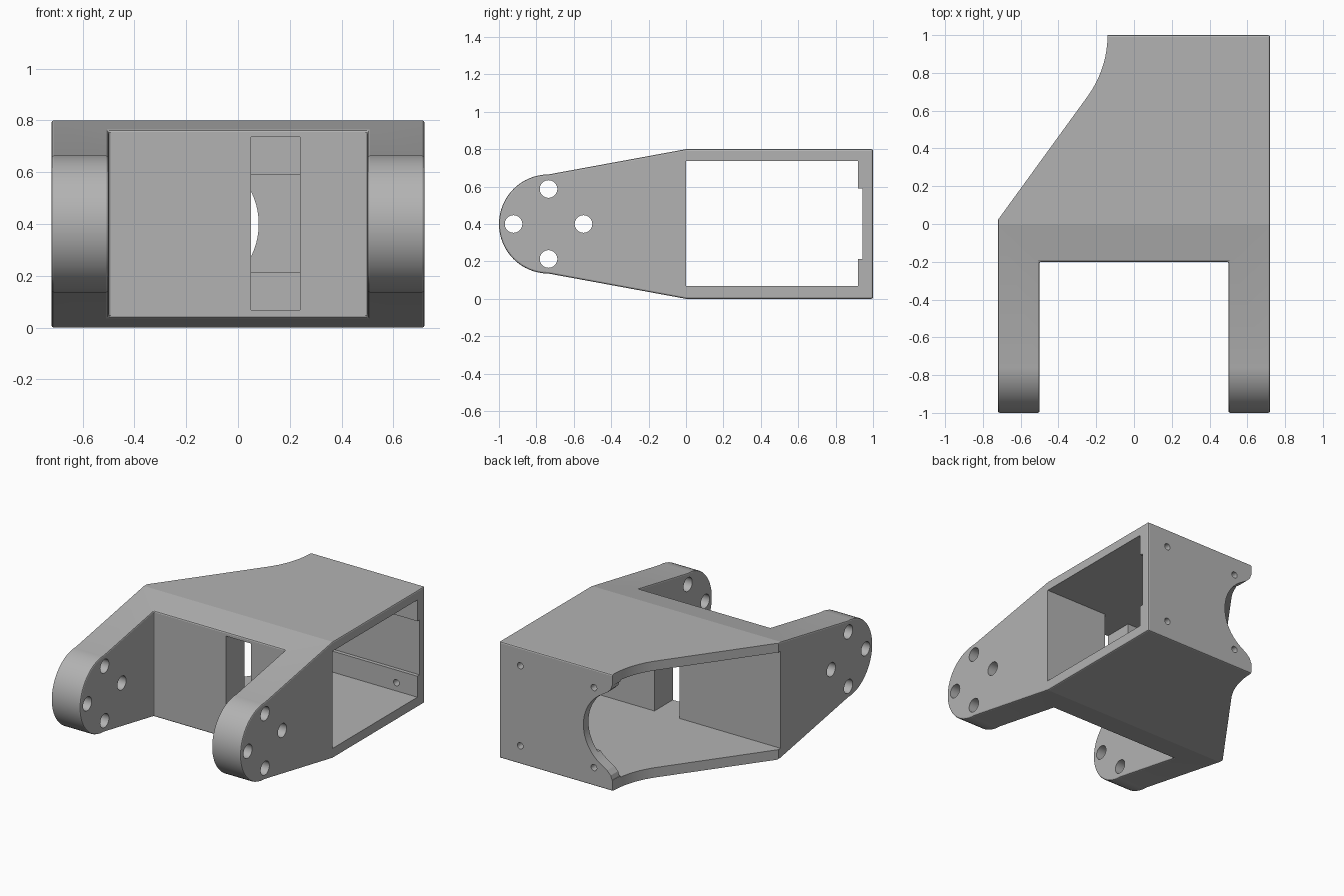
import bpy, bmesh
from math import sin, cos, pi, radians
from mathutils import Vector

cube = bpy.data.objects.get("Cube")
if cube:
    bpy.data.objects.remove(cube, do_unlink=True)

AXES = {"x": lambda a, b, t: (t, a, b),   # profile in y, z
        "y": lambda a, b, t: (a, t, b),   # profile in x, z
        "z": lambda a, b, t: (a, b, t)}   # profile in x, y


def prism(name, pts, axis, lo, hi):
    """Extrude a closed 2D profile along an axis."""
    place = AXES[axis]
    bm = bmesh.new()
    face = bm.faces.new([bm.verts.new(place(a, b, lo)) for a, b in pts])
    ext = bmesh.ops.extrude_face_region(bm, geom=[face])
    moved = [v for v in ext["geom"] if isinstance(v, bmesh.types.BMVert)]
    bmesh.ops.translate(bm, verts=moved, vec=Vector(place(0, 0, hi - lo)))
    bmesh.ops.recalc_face_normals(bm, faces=bm.faces)
    mesh = bpy.data.meshes.new(name)
    bm.to_mesh(mesh)
    bm.free()
    obj = bpy.data.objects.new(name, mesh)
    bpy.context.collection.objects.link(obj)
    return obj


def arc(cx, cy, r, start, end, n):
    angles = [radians(start + (end - start) * i / n) for i in range(n + 1)]
    return [(cx + r * cos(t), cy + r * sin(t)) for t in angles]


def rect(a0, b0, a1, b1):
    return [(a0, b0), (a1, b0), (a1, b1), (a0, b1)]


def apply_modifiers(obj):
    graph = bpy.context.evaluated_depsgraph_get()
    mesh = bpy.data.meshes.new_from_object(obj.evaluated_get(graph))
    obj.modifiers.clear()
    obj.data = mesh


def cut(obj, pts, axis, lo, hi):
    """Subtract an extruded profile and discard the cutter."""
    tool = prism("cutter", pts, axis, lo, hi)
    mod = obj.modifiers.new("cut", "BOOLEAN")
    mod.operation, mod.solver, mod.object = "DIFFERENCE", "EXACT", tool
    apply_modifiers(obj)
    bpy.data.objects.remove(tool, do_unlink=True)


# Tapered side profile with round arm tips, split into two arms
MID = 0.4
PIVOT = -0.735
side = arc(PIVOT, MID, 0.265, 90, 270, 32) + [(0, 0), (1, 0), (1, 0.8), (0, 0.8)]
body = prism("bracket_body", side, "x", -0.72, 0.72)
cut(body, rect(-0.5, -1.2, 0.5, -0.2), "z", -0.2, 1)

# Softened outer edges
bevel = body.modifiers.new("edges", "BEVEL")
bevel.width, bevel.segments = 0.009, 2
bevel.limit_method, bevel.angle_limit = "ANGLE", radians(40)
apply_modifiers(body)

# Slanted and scooped right rear corner
scoop = arc(-0.69, 1.0, 0.55, -36.4, 0, 9)
cut(body, [(-0.74, -0.005)] + scoop + [(-0.14, 1.2), (-1, 1.2), (-1, -0.005)],
    "z", -0.2, 1)

# Open cavity, recess in the rear wall, slot in the front wall
cut(body, rect(0, 0.068, 0.92, 0.736), "x", -1, 1)
cut(body, rect(0.8, 0.212, 0.945, 0.59), "x", -1, 1)
cut(body, rect(0.05, 0.068, 0.24, 0.736), "y", -0.4, 0.1)

# Flared round notch in the rear wall
flare = [(-0.1, 0.268), (-0.128, 0.295), (-0.138, 0.325), (-0.3, 0.325)]
notch = arc(-0.2, MID, 0.28, -60, 60, 24)
notch += [(x, MID + h) for x, h in flare]
notch += [(x, MID - h) for x, h in reversed(flare)]
cut(body, notch, "y", 0.85, 1.2)

# Ring of four holes through both arms
for i in range(4):
    t = i * pi / 2
    centre = (PIVOT + 0.187 * cos(t), MID + 0.187 * sin(t))
    cut(body, arc(*centre, 0.047, 0, 352.5, 47), "x", -1, 1)

# Four screw holes in the rear wall
for x in (0.0, 0.56):
    for h in (-0.275, 0.275):
        cut(body, arc(x, MID + h, 0.022, 0, 345, 23), "y", 0.85, 1.2)

# Plain grey material
grey = bpy.data.materials.new("plain_grey")
grey.use_nodes = True
colour = (0.45, 0.45, 0.45, 1)
grey.diffuse_color = colour
grey.node_tree.nodes["Principled BSDF"].inputs["Base Color"].default_value = colour
body.data.materials.clear()
body.data.materials.append(grey)

bpy.ops.object.select_all(action="DESELECT")
body.select_set(True)
bpy.context.view_layer.objects.active = body
bpy.ops.object.shade_smooth_by_angle(angle=radians(8))
